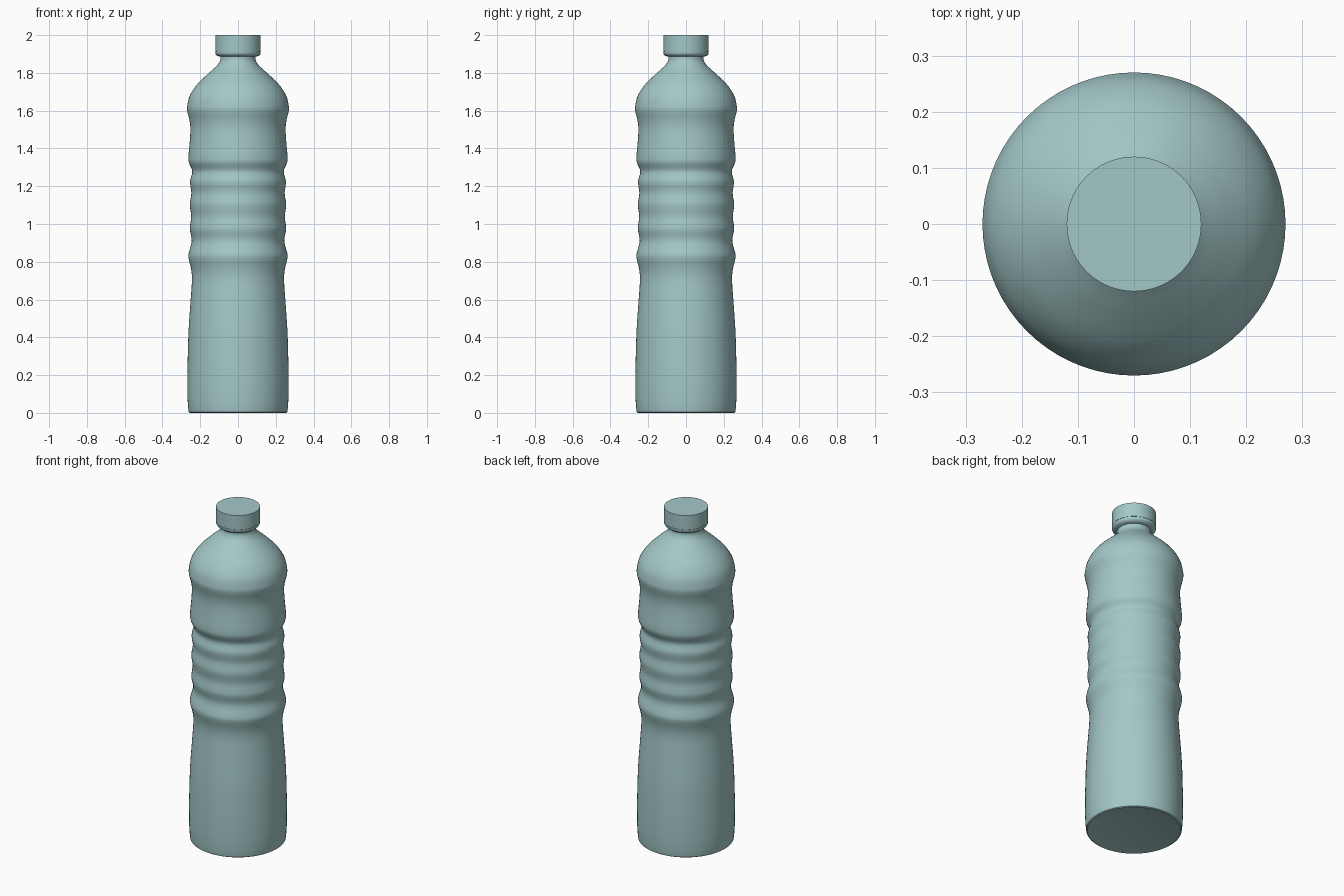
import bpy, math
from mathutils import Vector

cube = bpy.data.objects.get("Cube")
if cube:
    bpy.data.objects.remove(cube, do_unlink=True)

SEGMENTS = 72

plastic = bpy.data.materials.new("pale_teal_plastic")
plastic.use_nodes = True
colour = (0.37, 0.575, 0.575, 1)
plastic.diffuse_color = colour
plastic.node_tree.nodes["Principled BSDF"].inputs["Base Color"].default_value = colour


def smooth_curve(points, steps=4):
    """Run a Catmull-Rom curve through the (radius, height) points."""
    p = [Vector(q) for q in points]
    p = [2 * p[0] - p[1]] + p + [2 * p[-1] - p[-2]]
    out = []
    for a, b, c, d in zip(p, p[1:], p[2:], p[3:]):
        for i in range(steps):
            t = i / steps
            out.append(0.5 * (2 * b + (c - a) * t + (2 * a - 5 * b + 4 * c - d) * t * t
                              + (3 * b - a - 3 * c + d) * t ** 3))
    return out + [p[-2]]


def lathe(name, profile):
    """Turn a (radius, height) profile about z and close both ends."""
    n = SEGMENTS
    verts, faces = [], []
    for r, z in profile:
        for k in range(n):
            a = math.tau * k / n
            verts.append((r * math.cos(a), r * math.sin(a), z))
    for i in range(len(profile) - 1):
        for k in range(n):
            m = (k + 1) % n
            faces.append((i * n + k, i * n + m, (i + 1) * n + m, (i + 1) * n + k))
    faces.append(tuple(reversed(range(n))))
    faces.append(tuple(range(len(verts) - n, len(verts))))
    mesh = bpy.data.meshes.new(name)
    mesh.from_pydata(verts, [], faces)
    mesh.materials.append(plastic)
    obj = bpy.data.objects.new(name, mesh)
    bpy.context.collection.objects.link(obj)
    bpy.ops.object.select_all(action="DESELECT")
    obj.select_set(True)
    bpy.context.view_layer.objects.active = obj
    bpy.ops.object.shade_smooth_by_angle(angle=math.radians(40))
    return obj


# Bottle: slightly hollow base, waisted body, grip ribs, shoulder and neck
base = [(0.03, 0.02), (0.14, 0.015), (0.22, 0.006), (0.255, 0)]
wall = [(0.261, 0.004), (0.265, 0.04), (0.268, 0.12), (0.267, 0.25), (0.262, 0.43),
        (0.252, 0.58), (0.244, 0.70), (0.248, 0.76), (0.261, 0.815), (0.261, 0.845)]
ribs = [(0.245, 0.91), (0.254, 0.965), (0.254, 0.99), (0.248, 1.04), (0.254, 1.09),
        (0.254, 1.115), (0.247, 1.165), (0.253, 1.21), (0.252, 1.235), (0.242, 1.28)]
shoulder = [(0.260, 1.325), (0.262, 1.36), (0.256, 1.43), (0.252, 1.50), (0.257, 1.55),
            (0.269, 1.60), (0.268, 1.63), (0.255, 1.68), (0.220, 1.735), (0.165, 1.79),
            (0.115, 1.835), (0.097, 1.86), (0.093, 1.88), (0.093, 1.91)]
lathe("bottle", base + smooth_curve(wall + ribs + shoulder))

# Screw cap with a tamper ring separated by a fine groove
lathe("tamper_ring", [(0.09, 1.885), (0.108, 1.889), (0.117, 1.897), (0.12, 1.903), (0.12, 1.913)])
lathe("groove_core", [(0.118, 1.91), (0.118, 1.918)])
lathe("screw_cap", [(0.12, 1.915), (0.12, 2.0)])
